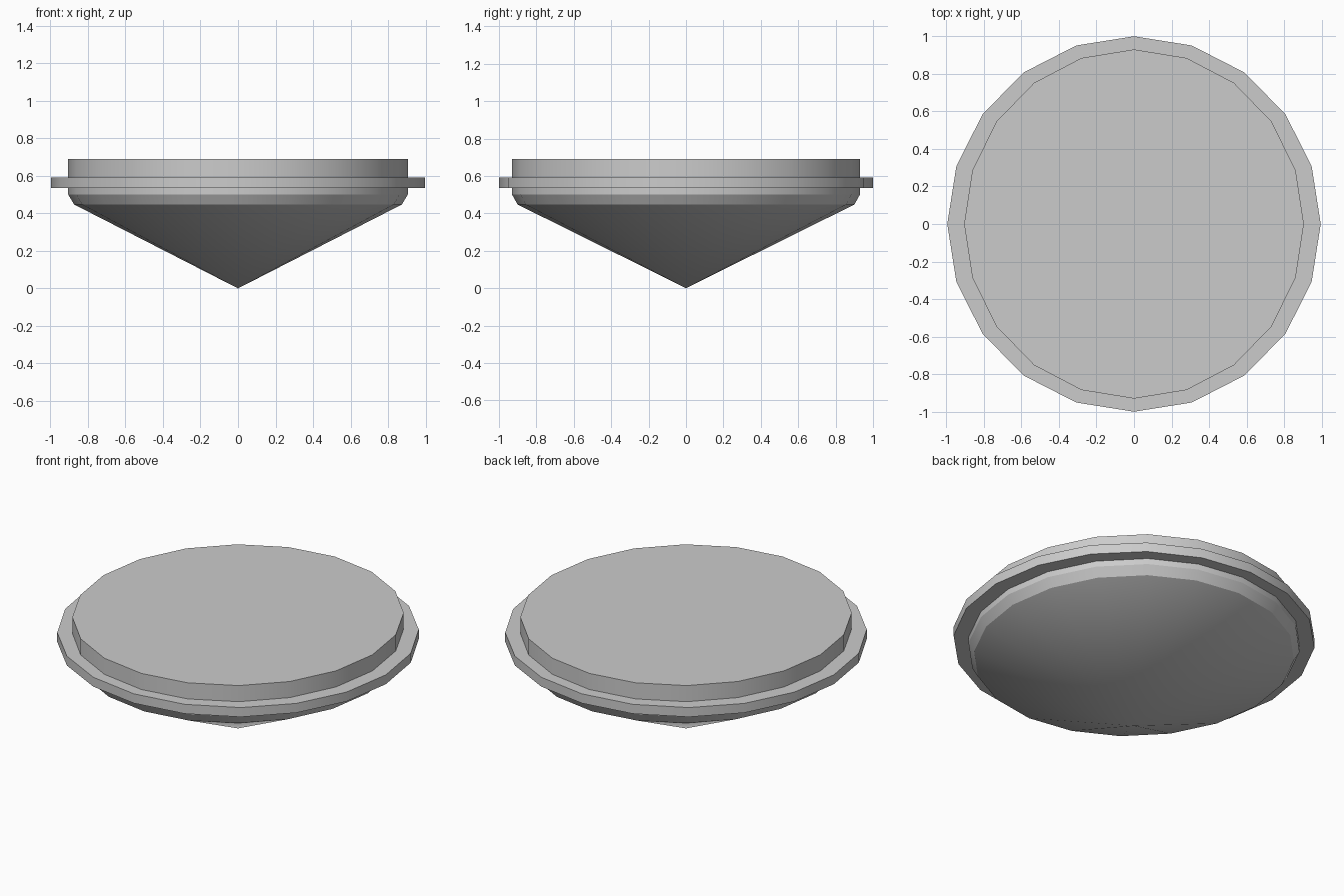
import bpy, bmesh
from math import sin, cos, tau

if "Cube" in bpy.data.objects:
    bpy.data.objects.remove(bpy.data.objects["Cube"])

SIDES = 20


def ring(bm, rx, ry, z):
    return [bm.verts.new((rx * cos(tau * i / SIDES), ry * sin(tau * i / SIDES), z))
            for i in range(SIDES)]


# Slightly oval profile, bottom to top: x radius, y radius, height
profile = [
    (0.873, 0.90, 0.447),   # cone edge
    (0.905, 0.93, 0.50),    # bevel
    (0.905, 0.93, 0.535),   # lower wall
    (0.995, 1.00, 0.535),   # rim underside
    (0.995, 1.00, 0.592),   # rim side
    (0.905, 0.93, 0.592),   # rim top
    (0.905, 0.93, 0.69),    # upper wall
]

bm = bmesh.new()
rings = [ring(bm, *p) for p in profile]

# Walls between neighbouring rings
for low, high in zip(rings, rings[1:]):
    for i in range(SIDES):
        j = (i + 1) % SIDES
        bm.faces.new((low[i], low[j], high[j], high[i]))

# Pointed underside and flat top
tip = bm.verts.new((0, 0, 0))
for i in range(SIDES):
    bm.faces.new((tip, rings[0][(i + 1) % SIDES], rings[0][i]))
bm.faces.new(rings[-1])
bmesh.ops.recalc_face_normals(bm, faces=bm.faces)

mesh = bpy.data.meshes.new("rimmed_cone_disc")
bm.to_mesh(mesh)
bm.free()
disc = bpy.data.objects.new("rimmed_cone_disc", mesh)
bpy.context.collection.objects.link(disc)

# Smooth around the sides, crisp at the profile corners
bpy.context.view_layer.objects.active = disc
disc.select_set(True)
bpy.ops.object.shade_smooth_by_angle(angle=tau * 25 / 360)
